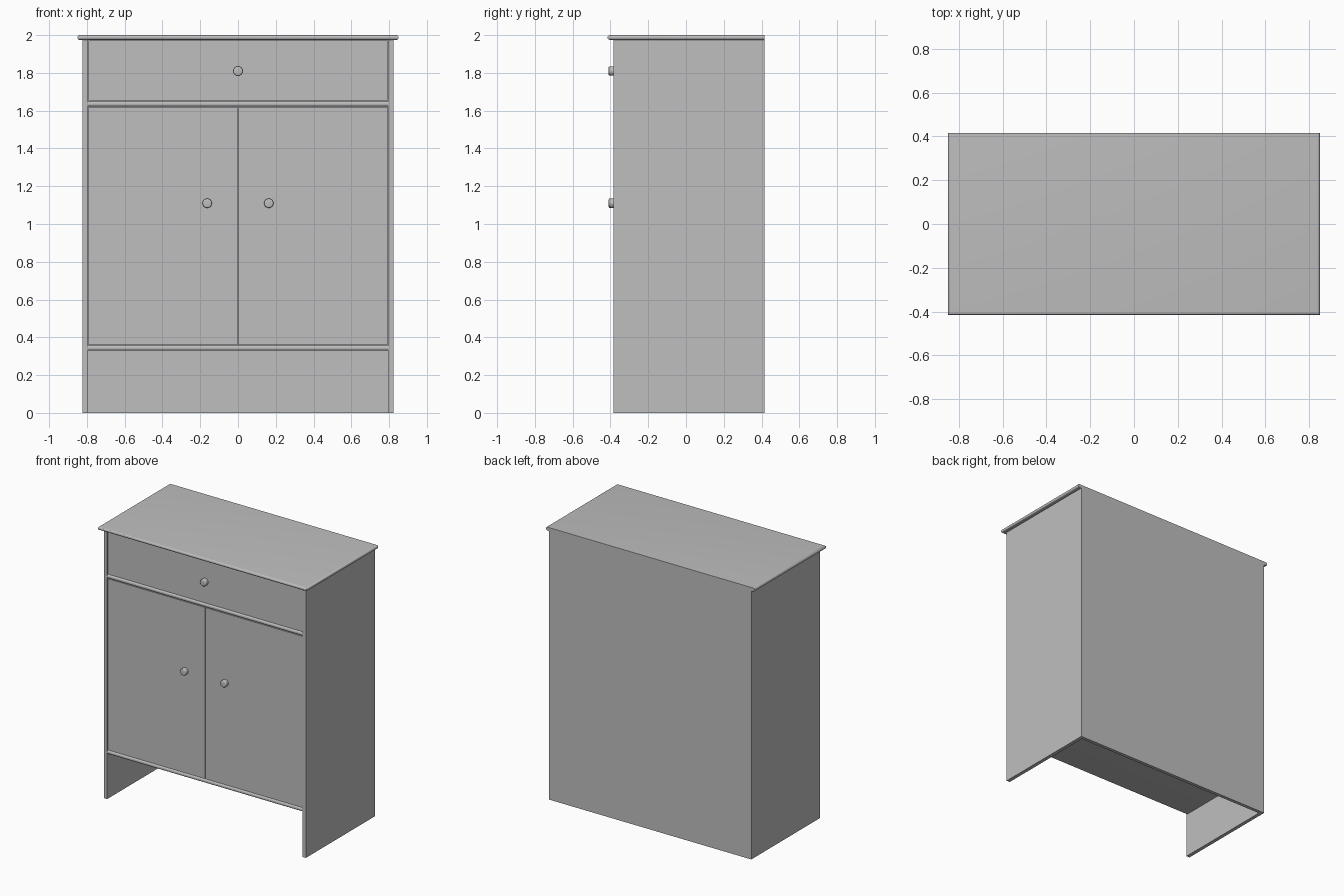
import bpy, bmesh, math
from mathutils import Matrix

if "Cube" in bpy.data.objects:
    bpy.data.objects.remove(bpy.data.objects["Cube"], do_unlink=True)

grey = bpy.data.materials.new("plain grey")
grey.use_nodes = True
GREY = (0.52, 0.52, 0.52, 1)
grey.diffuse_color = GREY
grey.node_tree.nodes["Principled BSDF"].inputs["Base Color"].default_value = GREY


def finish(name, bm, smooth=False):
    """Turn a bmesh into a named grey object."""
    bmesh.ops.recalc_face_normals(bm, faces=bm.faces)
    mesh = bpy.data.meshes.new(name)
    bm.to_mesh(mesh)
    bm.free()
    mesh.materials.append(grey)
    obj = bpy.data.objects.new(name, mesh)
    bpy.context.collection.objects.link(obj)
    if smooth:
        bpy.ops.object.select_all(action="DESELECT")
        obj.select_set(True)
        bpy.context.view_layer.objects.active = obj
        bpy.ops.object.shade_smooth_by_angle(angle=math.radians(40))
    return obj


def box(name, x, y, z, round_sides=(), radius=0.012):
    """Box from (min, max) ranges; round_sides lists outward sides to bullnose."""
    bm = bmesh.new()
    bmesh.ops.create_cube(bm, size=1)
    for v in bm.verts:
        v.co = [r[0] if c < 0 else r[1] for c, r in zip(v.co, (x, y, z))]
    if round_sides:
        bm.normal_update()
        edges = set()
        for f in bm.faces:
            for axis, sign in round_sides:
                if f.normal[axis] * sign > 0.9:
                    edges.update(e for e in f.edges
                                 if abs(e.verts[0].co.z - e.verts[1].co.z) < 1e-5)
        bmesh.ops.bevel(bm, geom=list(edges), offset=radius, segments=5,
                        profile=0.5, affect="EDGES", clamp_overlap=True)
    return finish(name, bm, bool(round_sides))


def knob(name, x, z):
    """Short turned knob with a softened face, pointing to the front."""
    bm = bmesh.new()
    rings = bmesh.ops.create_cone(bm, cap_ends=True, segments=16, radius1=0.025,
                                  radius2=0.025, depth=0.035)
    rim = [e for e in bm.edges if all(v.co.z > 0 for v in e.verts)]
    bmesh.ops.bevel(bm, geom=rim, offset=0.006, segments=3, profile=0.5, affect="EDGES")
    bm.transform(Matrix.Translation((x, -0.392, z)) @ Matrix.Rotation(math.pi / 2, 4, "X"))
    return finish(name, bm, True)


FRONT, BACK = -0.385, 0.415
INNER, OUTER = 0.795, 0.822
FACE = (-0.38, -0.355)

# Carcass
for side, s in (("left", 1), ("right", -1)):
    box(side + "_side_panel", sorted((s * INNER, s * OUTER)), (FRONT, BACK), (0, 1.975))
box("back_panel", (-INNER, INNER), (0.39, BACK), (0, 1.975))
box("top_board", (-0.85, 0.85), (-0.415, BACK), (1.975, 2),
    ((0, 1), (0, -1), (1, -1)))

# Shelves whose rounded front edges form the rails
for name, z in (("bottom_shelf", 0.33), ("drawer_shelf", 1.622)):
    box(name, (-INNER, INNER), (FRONT, 0.39), (z, z + 0.028), ((1, -1),))

# Drawer front and pair of doors
box("drawer_front", (-0.791, 0.791), FACE, (1.653, 1.972))
for side, s in (("left", 1), ("right", -1)):
    box(side + "_door", sorted((s * 0.002, s * 0.791)), FACE, (0.36, 1.619))
    knob(side + "_door_knob", s * 0.163, 1.11)
knob("drawer_knob", 0, 1.81)
